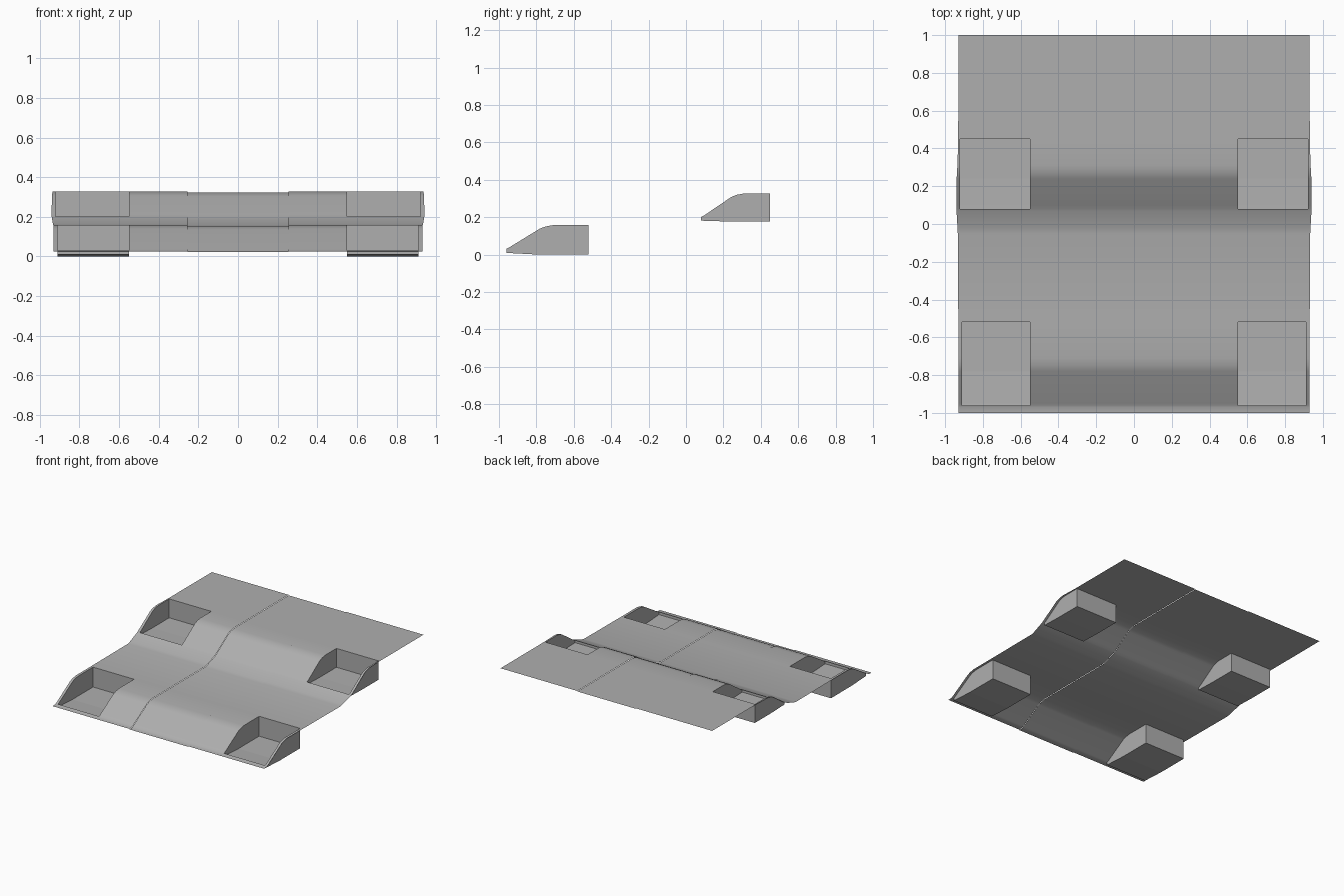
import bpy
import math

if "Cube" in bpy.data.objects:
    bpy.data.objects.remove(bpy.data.objects["Cube"], do_unlink=True)

grey = bpy.data.materials.new("mid_grey")
grey.use_nodes = True
COLOUR = (0.43, 0.43, 0.43, 1)
grey.diffuse_color = COLOUR
grey.node_tree.nodes["Principled BSDF"].inputs["Base Color"].default_value = COLOUR

# Terraced side profile (y, z), rising from front to back
PROFILE = [(-1, 0.026), (-0.97, 0.027), (-0.95, 0.036), (-0.78, 0.14),
           (-0.75, 0.151), (-0.71, 0.158), (-0.05, 0.158), (-0.02, 0.165),
           (0.07, 0.196), (0.1, 0.212), (0.24, 0.307), (0.27, 0.32),
           (0.31, 0.327), (1, 0.327)]
# Recesses: inner x, outer x, front y, back y, floor z at the front and the back
PITS = {"lower": (0.55, 0.91, -0.96, -0.52, 0.01, 0.0),
        "upper": (0.55, 0.92, 0.08, 0.45, 0.182, 0.177)}
SPLIT = 0.255
SINK = 0.004


def height(y):
    for (y0, z0), (y1, z1) in zip(PROFILE, PROFILE[1:]):
        if y <= y1:
            return z0 + (z1 - z0) * (y - y0) / (y1 - y0)
    return PROFILE[-1][1]


def half_width(y):
    # The outer edge swells slightly along the upper slope
    return 0.93 + 0.012 * math.exp(-((y - 0.15) / 0.17) ** 2)


def in_pit(x, y):
    return any(a < x < b and c < y < d for a, b, c, d, _, _ in PITS.values())


def make(name, verts, faces, smooth=True):
    mesh = bpy.data.meshes.new(name)
    mesh.from_pydata(verts, [], faces)
    mesh.update()
    mesh.materials.append(grey)
    obj = bpy.data.objects.new(name, mesh)
    bpy.context.collection.objects.link(obj)
    if smooth:
        mesh.shade_smooth()
        mesh.set_sharp_from_angle(angle=math.radians(35))
    return obj


ROWS = sorted({y for y, _ in PROFILE} | {y for p in PITS.values() for y in p[2:4]})


def panel(name, columns, side, drop=0):
    """Sheet over the columns; the last column of a side panel follows the outer edge."""
    verts, faces = [], []
    n = len(columns)
    for y in ROWS:
        for x in columns:
            edge = half_width(y) if x is None else x
            verts.append((side * edge, y, height(y) - drop))
    for r in range(len(ROWS) - 1):
        for c in range(n - 1):
            x0 = columns[c]
            x1 = 0.93 if columns[c + 1] is None else columns[c + 1]
            if in_pit((x0 + x1) / 2, (ROWS[r] + ROWS[r + 1]) / 2):
                continue
            i = r * n + c
            face = (i, i + 1, i + n + 1, i + n)
            faces.append(face if side > 0 else face[::-1])
    return make(name, verts, faces)


def pit(name, side, a, b, front, back, z_front, z_back):
    """Open box: floor, front lip, back wall and side walls that follow the slope."""
    ys = [y for y in ROWS if front <= y <= back]
    floor_z = [max(z_back, z_front + (z_back - z_front) * (y - front) / 0.1) for y in ys]
    verts, faces = [], []
    for y, z in zip(ys, floor_z):
        top = height(y)
        verts += [(side * a, y, top), (side * a, y, z),
                  (side * b, y, z), (side * b, y, top)]
    for r in range(len(ys) - 1):
        for c in range(3):
            i = r * 4 + c
            faces.append((i, i + 1, i + 5, i + 4))
    last = 4 * (len(ys) - 1)
    faces += [(3, 2, 1, 0), (last, last + 1, last + 2, last + 3)]
    if side < 0:
        faces = [f[::-1] for f in faces]
    return make(name, verts, faces, smooth=False)


# Centre panel sits a touch lower than the two side panels
panel("centre_panel", [-SPLIT, SPLIT], 1, SINK)
for side, label in ((1, "left"), (-1, "right")):
    panel(label + "_panel", [SPLIT, 0.55, 0.91, 0.92, None], side)
    for level, dims in PITS.items():
        pit(f"{level}_{label}_recess", side, *dims)
    # Narrow rim closing the gap beside the lower recess is part of the panel
